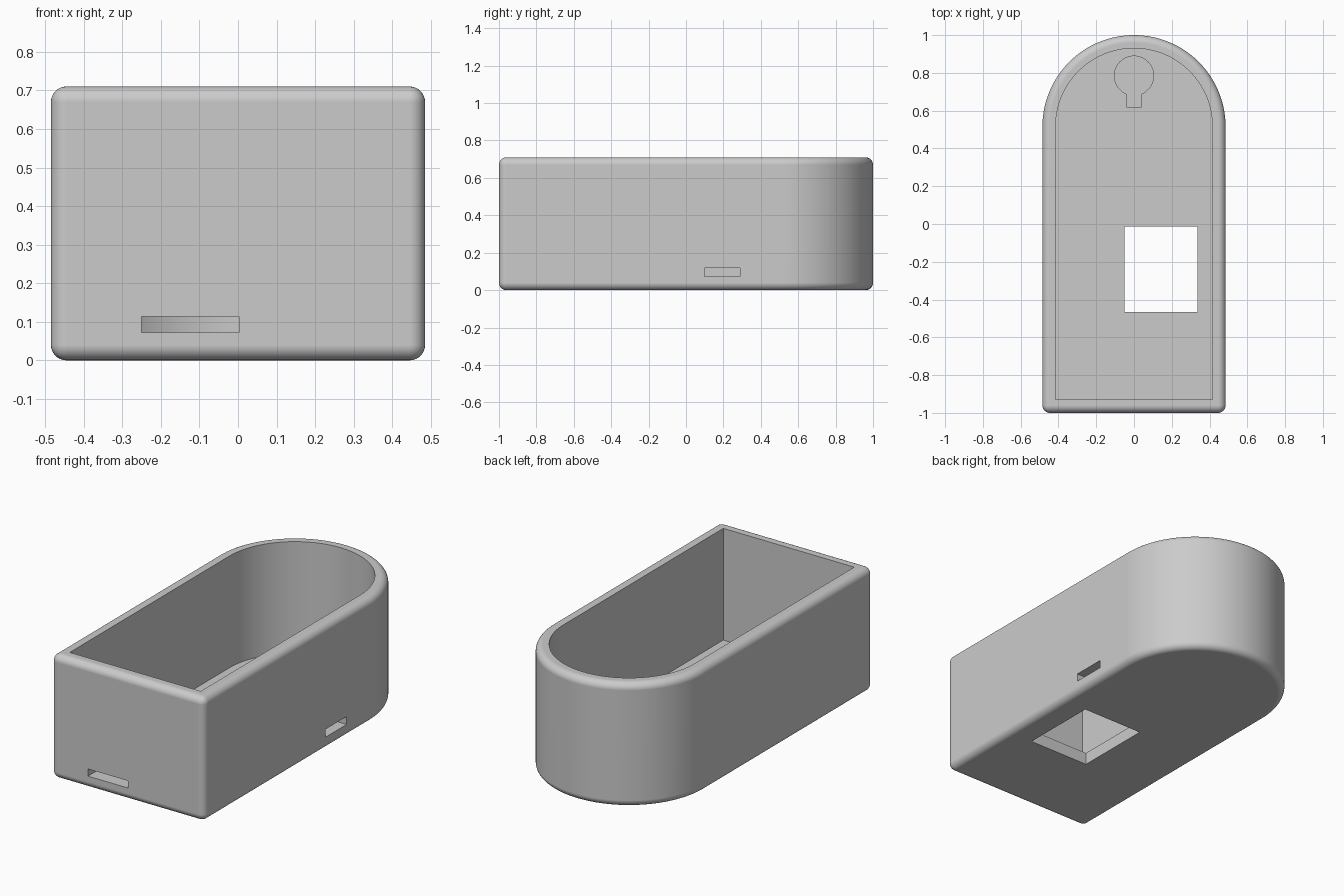
import bpy, bmesh, math

cube = bpy.data.objects.get("Cube")
if cube:
    bpy.data.objects.remove(cube, do_unlink=True)

ARCH_Y = 0.515     # centre of the rounded end
FLOOR = 0.07
HEIGHT = 0.71

grey = bpy.data.materials.new("light grey plastic")
grey.use_nodes = True
colour = (0.6, 0.6, 0.6, 1)
grey.diffuse_color = colour
grey.node_tree.nodes["Principled BSDF"].inputs["Base Color"].default_value = colour


def arc(cx, cy, r, start, end, steps):
    angles = [math.radians(start + (end - start) * i / steps) for i in range(steps + 1)]
    return [(cx + r * math.cos(a), cy + r * math.sin(a)) for a in angles]


def arched(half_width, front):
    return [(-half_width, front), (half_width, front)] + arc(0, ARCH_Y, half_width, 0, 180, 64)


def box(x0, x1, y0, y1):
    return [(x0, y0), (x1, y0), (x1, y1), (x0, y1)]


def prism(name, outline, z0, z1):
    bm = bmesh.new()
    base = bm.faces.new([bm.verts.new((x, y, z0)) for x, y in outline])
    top = bmesh.ops.extrude_face_region(bm, geom=[base])["geom"]
    bmesh.ops.translate(bm, vec=(0, 0, z1 - z0),
                        verts=[v for v in top if isinstance(v, bmesh.types.BMVert)])
    bmesh.ops.recalc_face_normals(bm, faces=bm.faces)
    mesh = bpy.data.meshes.new(name)
    bm.to_mesh(mesh)
    bm.free()
    mesh.materials.append(grey)
    obj = bpy.data.objects.new(name, mesh)
    bpy.context.collection.objects.link(obj)
    return obj


# Rounded outer body
body = prism("open_case", arched(0.485, -1), 0, HEIGHT)
bevel = body.modifiers.new("rounded edges", "BEVEL")
bevel.width = 0.04
bevel.segments = 8
bevel.limit_method = "ANGLE"

# Keyhole: round head with a narrow neck
half_gap = math.degrees(math.asin(0.04 / 0.104))
keyhole = [(-0.04, 0.62), (0.04, 0.62)] + arc(0, 0.785, 0.104, -90 + half_gap, 270 - half_gap, 48)

# Cavity, floor window, keyhole recess and cable slots
cutters = [
    prism("cavity_cutter", arched(0.415, -0.93), FLOOR, 1),
    prism("window_cutter", box(-0.05, 0.335, -0.465, -0.012), -0.1, 0.2),
    prism("keyhole_cutter", keyhole, 0.035, 0.2),
    prism("front_slot_cutter", box(-0.25, 0.002, -1.1, -0.85), 0.072, 0.113),
    prism("side_slot_cutter", box(0.35, 0.6, 0.1, 0.29), 0.072, 0.117),
]
for cutter in cutters:
    cutter.hide_render = True
    cut = body.modifiers.new(cutter.name, "BOOLEAN")
    cut.operation = "DIFFERENCE"
    cut.solver = "EXACT"
    cut.object = cutter

bpy.ops.object.select_all(action="DESELECT")
body.select_set(True)
bpy.context.view_layer.objects.active = body
for name in [m.name for m in body.modifiers]:
    bpy.ops.object.modifier_apply(modifier=name)
for cutter in cutters:
    bpy.data.objects.remove(cutter, do_unlink=True)

# Smooth curves with crisp cut edges
bpy.ops.object.shade_smooth_by_angle(angle=math.radians(30))
weighted = body.modifiers.new("flat panels", "WEIGHTED_NORMAL")
weighted.keep_sharp = True
